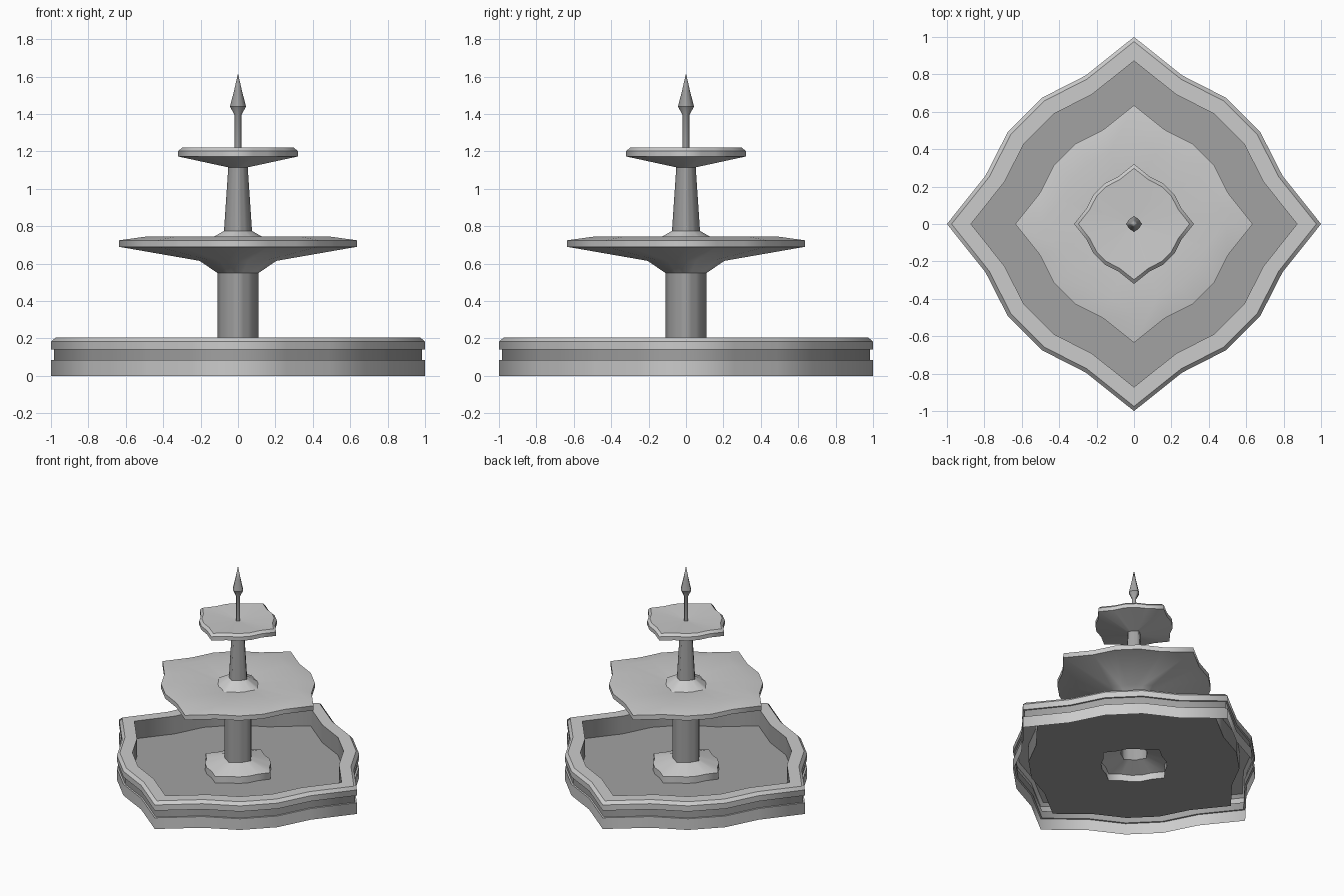
import bpy, bmesh
from math import cos, sin, tau, radians, atan2, pi

if "Cube" in bpy.data.objects:
    bpy.data.objects.remove(bpy.data.objects["Cube"])

SIDES = 20
DENT = 0.835   # radius of ordinary vertices relative to the four points


def grey(name, v):
    m = bpy.data.materials.new(name)
    m.diffuse_color = (v, v, v, 1)
    m.use_nodes = True
    m.node_tree.nodes["Principled BSDF"].inputs["Base Color"].default_value = m.diffuse_color
    return m


STONE = grey("stone", 0.52)
DARK = grey("dark_stone", 0.36)


def star_lathe(name, profile, mat):
    """Sweep an (r, z) profile around a four-pointed, 20-sided outline.
    Smooth around the outline, sharp where the profile turns strongly."""
    bm = bmesh.new()
    rings = []
    for r, z in profile:
        if r == 0:
            rings.append([bm.verts.new((0, 0, z))] * SIDES)
            continue
        ring = []
        for i in range(SIDES):
            k = r if i % 5 == 0 else r * DENT
            a = tau * i / SIDES
            ring.append(bm.verts.new((k * cos(a), k * sin(a), z)))
        rings.append(ring)
    for lo, hi in zip(rings, rings[1:]):
        for i in range(SIDES):
            j = (i + 1) % SIDES
            corners = [lo[i], lo[j], hi[j], hi[i]]
            bm.faces.new(list(dict.fromkeys(corners))).smooth = True
    for n in range(1, len(profile) - 1):
        (r0, z0), (r1, z1), (r2, z2) = profile[n - 1:n + 2]
        turn = atan2(z2 - z1, r2 - r1) - atan2(z1 - z0, r1 - r0)
        turn = abs((turn + pi) % tau - pi)
        if turn > radians(30):
            for i in range(SIDES):
                bm.edges.get((rings[n][i], rings[n][(i + 1) % SIDES])).smooth = False
    mesh = bpy.data.meshes.new(name)
    bm.to_mesh(mesh)
    bm.free()
    mesh.materials.append(mat)
    obj = bpy.data.objects.new(name, mesh)
    bpy.context.collection.objects.link(obj)
    return obj


# Pool: base course, recessed groove, rim, and inside with raised floor (open underneath)
star_lathe("pool_base", [(1, 0), (1, .085), (.985, .085)], STONE)
star_lathe("pool_groove", [(.985, .085), (.985, .14)], DARK)
star_lathe("pool_rim", [(.985, .14), (1, .14), (1, .183), (.975, .205), (.872, .205)], STONE)
star_lathe("pool_inside", [(.872, .205), (.872, .07), (.272, .07)], DARK)
# Plinth in the pool
star_lathe("plinth", [(.272, .07), (.272, .12), (.11, .165)], STONE)
# Main column
star_lathe("lower_column", [(.11, .165), (.11, .55)], DARK)
# Large bowl, underside to inner dish
star_lathe("large_bowl", [(.11, .55), (.205, .615), (.635, .69), (.635, .725),
                          (.49, .745), (.167, .722)], STONE)
# Tapered upper column on a sloped foot
star_lathe("upper_foot", [(.167, .722), (.075, .775)], STONE)
star_lathe("upper_column", [(.075, .775), (.052, 1.115)], DARK)
# Small bowl
star_lathe("small_bowl", [(.052, 1.115), (.32, 1.173), (.32, 1.202),
                          (.298, 1.22), (.018, 1.205)], STONE)
# Spear-shaped finial
star_lathe("finial", [(.018, 1.205), (.018, 1.395), (.043, 1.44),
                      (.021, 1.525), (0, 1.618)], DARK)
